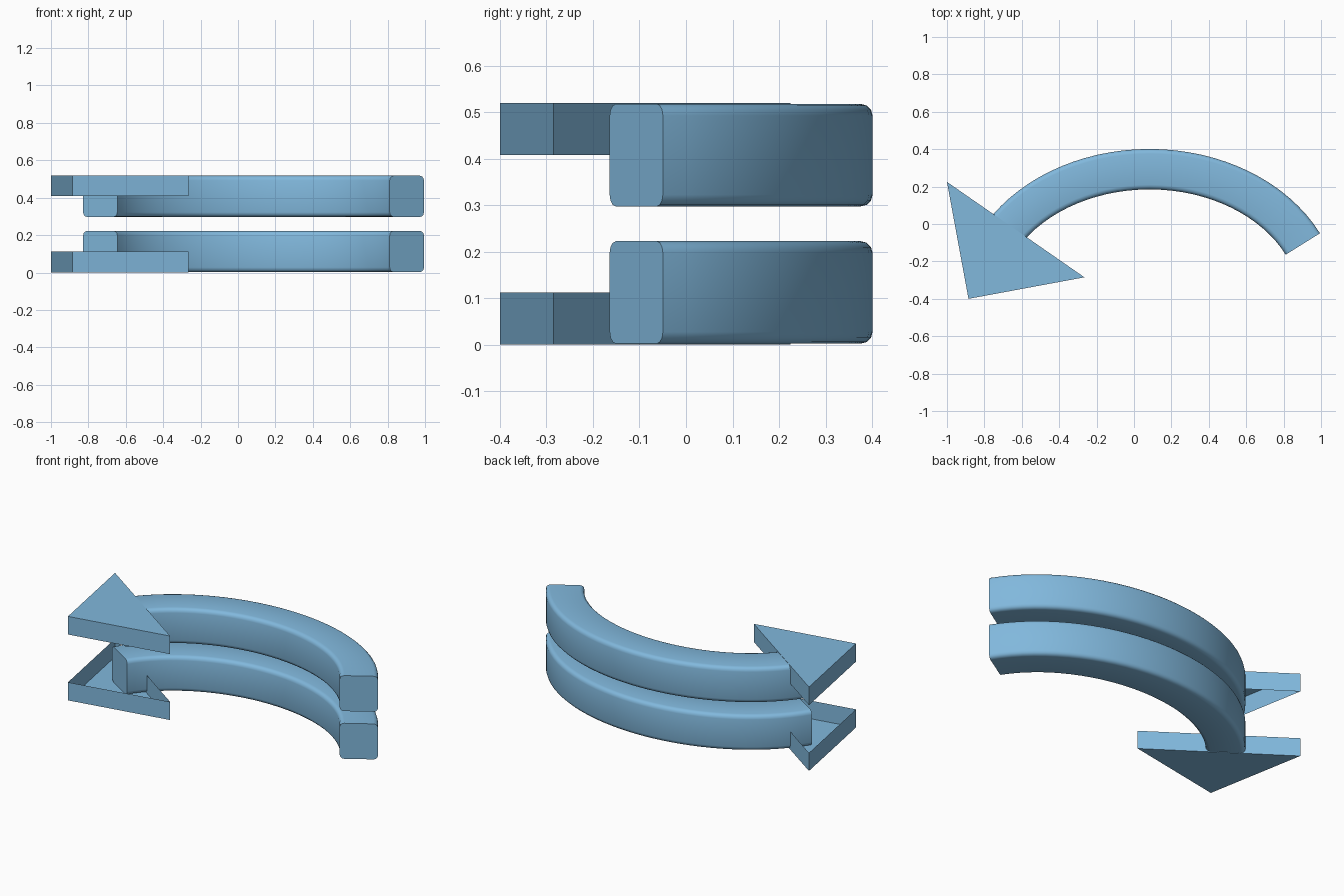
import bpy, bmesh, math
from mathutils import Vector

if "Cube" in bpy.data.objects:
    bpy.data.objects.remove(bpy.data.objects["Cube"])

blue = bpy.data.materials.new("sky blue")
blue.diffuse_color = (0.22, 0.48, 0.72, 1)
blue.use_nodes = True
blue.node_tree.nodes["Principled BSDF"].inputs["Base Color"].default_value = blue.diffuse_color

MID_Z = 0.26                      # the two arrows mirror about this height
CX, APEX_Y = 0.083, 0.293         # top of the arc's centre line
RX, RY, SWEEP = 0.912, 0.712, math.radians(64)
HALF_W, Z0, Z1, ROUND = 0.108, 0.0025, 0.2225, 0.025
STEPS = 32


def finish(bm, name, upper):
    """Store the mesh, mirrored in height for the upper arrow."""
    if upper:
        for v in bm.verts:
            v.co.z = 2 * MID_Z - v.co.z
        bmesh.ops.reverse_faces(bm, faces=bm.faces[:])
    mesh = bpy.data.meshes.new(name)
    bm.to_mesh(mesh)
    bm.free()
    mesh.materials.append(blue)
    ob = bpy.data.objects.new(name, mesh)
    bpy.context.collection.objects.link(ob)
    return ob


def rounded_section():
    """Rounded rectangle as (sideways offset, height) pairs."""
    pts = []
    h, mid = (Z1 - Z0) / 2, (Z0 + Z1) / 2
    for k, (sx, sz) in enumerate([(1, 1), (-1, 1), (-1, -1), (1, -1)]):
        for j in range(4):
            a = math.radians(90 * k + 30 * j)
            pts.append((sx * (HALF_W - ROUND) + ROUND * math.cos(a),
                        mid + sz * (h - ROUND) + ROUND * math.sin(a)))
    return pts


def shaft(name, upper):
    """Sweep the section along an elliptical arc and cap both ends."""
    bm = bmesh.new()
    section = rounded_section()
    rings = []
    for i in range(STEPS + 1):
        t = -SWEEP + 2 * SWEEP * i / STEPS
        p = Vector((CX + RX * math.sin(t), APEX_Y - RY * (1 - math.cos(t))))
        n = Vector((RY * math.sin(t), RX * math.cos(t))).normalized()
        rings.append([bm.verts.new((*(p + n * o), z)) for o, z in section])
    count = len(section)
    for a, b in zip(rings, rings[1:]):
        for j in range(count):
            k = (j + 1) % count
            bm.faces.new((a[j], a[k], b[k], b[j])).smooth = True
    caps = [bm.faces.new(rings[0]), bm.faces.new(rings[-1])]
    bmesh.ops.recalc_face_normals(bm, faces=bm.faces[:])
    for cap in caps:
        for e in cap.edges:
            e.smooth = False
    return finish(bm, name, upper)


def head(name, upper):
    """Triangular tray, open on the side facing the other arrow."""
    bm = bmesh.new()
    outline = [(-1.0, 0.225), (-0.885, -0.4), (-0.265, -0.285)]
    low = [bm.verts.new((x, y, 0)) for x, y in outline]
    top = [bm.verts.new((x, y, 0.112)) for x, y in outline]
    bm.faces.new(low[::-1])
    for i in range(3):
        j = (i + 1) % 3
        bm.faces.new((low[i], low[j], top[j], top[i]))
    return finish(bm, name, upper)


for label, is_upper in (("lower", False), ("upper", True)):
    shaft(label + "_arrow_shaft", is_upper)
    head(label + "_arrow_head", is_upper)
